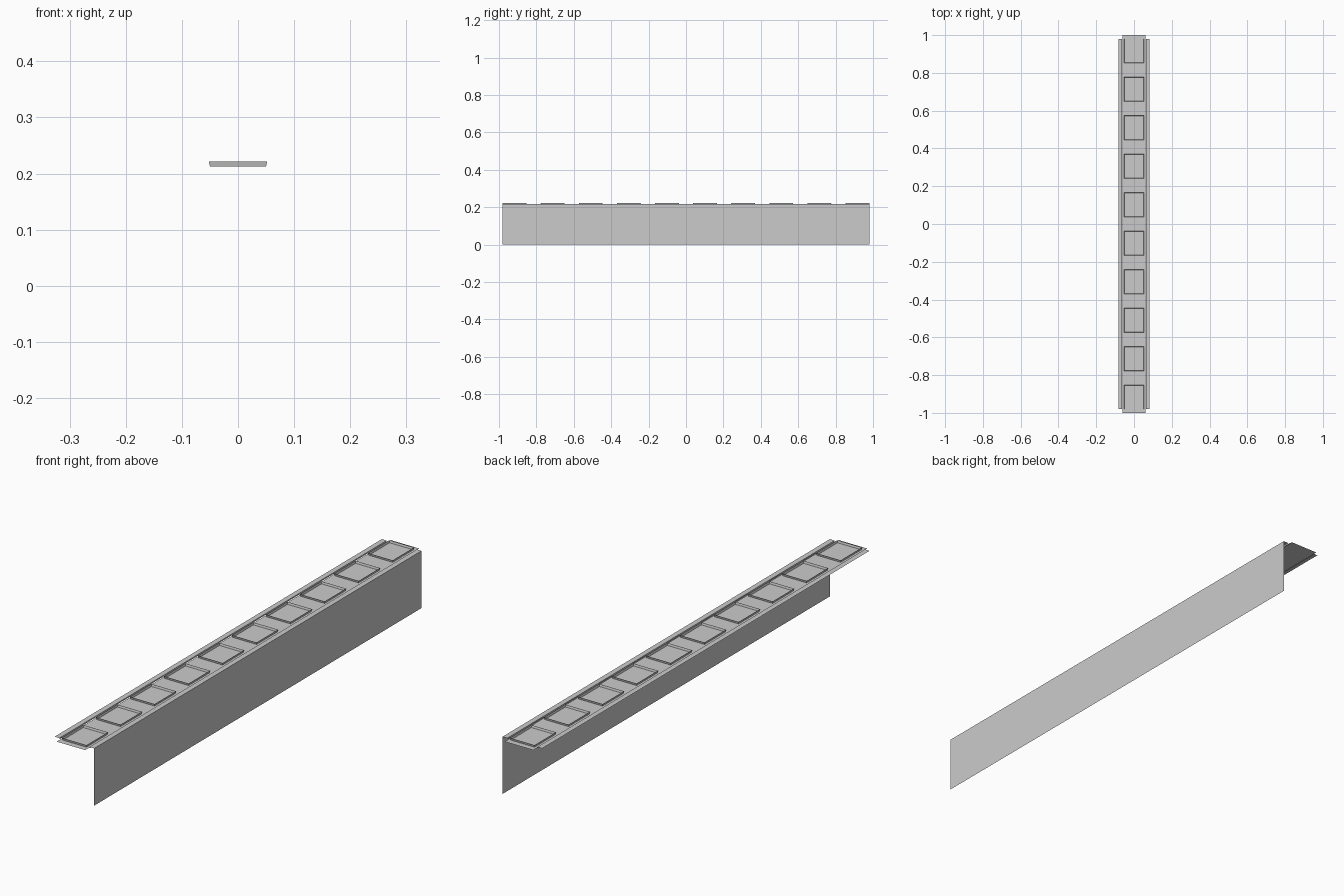
import bpy

if "Cube" in bpy.data.objects:
    bpy.data.objects.remove(bpy.data.objects["Cube"])

BASE_Z, LIP_Z, TOP_Z = 0.212, 0.217, 0.221
WALL_Y = 0.98


def mesh_object(name, verts, faces):
    mesh = bpy.data.meshes.new(name)
    mesh.from_pydata(verts, [], faces)
    obj = bpy.data.objects.new(name, mesh)
    bpy.context.collection.objects.link(obj)
    return obj


def extrude_profile(name, profile, half_length):
    """Sweep an open (x, z) profile along y as a thin sheet."""
    verts = [(x, y, z) for x, z in profile for y in (-half_length, half_length)]
    faces = [(2 * i, 2 * i + 2, 2 * i + 3, 2 * i + 1) for i in range(len(profile) - 1)]
    return mesh_object(name, verts, faces)


def rect(hx, hy, z, cy):
    return [(-hx, cy - hy, z), (hx, cy - hy, z), (hx, cy + hy, z), (-hx, cy + hy, z)]


# Flat bed carrying the trays
extrude_profile("bed", [(-0.06, BASE_Z), (0.06, BASE_Z)], 1.0)

# Raised lips with their small inner steps
extrude_profile("left_lip", [(-0.083, LIP_Z), (-0.063, LIP_Z), (-0.063, BASE_Z)], WALL_Y)
# Right lip continues down into the tall side wall
extrude_profile("right_lip_and_wall",
                [(0.063, BASE_Z), (0.063, LIP_Z), (0.083, LIP_Z), (0.083, 0)], WALL_Y)

# Row of ten shallow trays, slightly flared and open at the top
for i in range(10):
    cy = (i - 4.5) * 0.2037
    verts = rect(0.05, 0.062, BASE_Z + 0.0005, cy) + rect(0.052, 0.064, TOP_Z, cy)
    faces = [(0, 1, 2, 3)] + [(k, (k + 1) % 4, (k + 1) % 4 + 4, k + 4) for k in range(4)]
    mesh_object(f"tray_{i + 1}", verts, faces)
